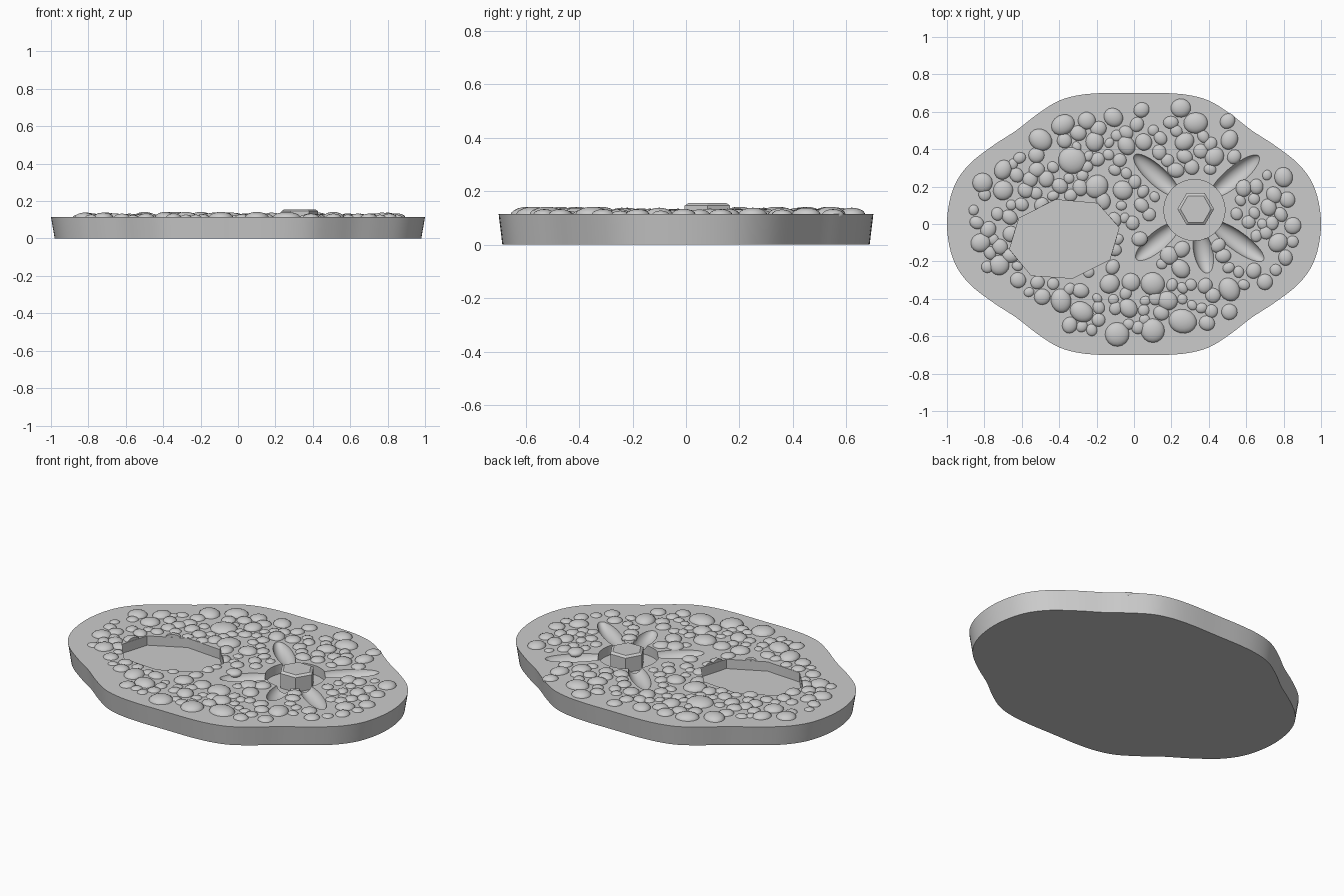
import bpy, bmesh, math, random
from mathutils import Vector, Matrix

random.seed(4)
cube = bpy.data.objects.get("Cube")
if cube:
    bpy.data.objects.remove(cube, do_unlink=True)

TOP = 0.115      # upper face of the slab
FLOOR = 0.06     # floor of the pockets

stone = bpy.data.materials.new("stone grey")
stone.use_nodes = True
grey = (0.6, 0.6, 0.6, 1)
stone.diffuse_color = grey
stone.node_tree.nodes["Principled BSDF"].inputs["Base Color"].default_value = grey


def make_object(name, bm):
    bmesh.ops.recalc_face_normals(bm, faces=bm.faces)
    mesh = bpy.data.meshes.new(name)
    bm.to_mesh(mesh)
    bm.free()
    mesh.materials.append(stone)
    obj = bpy.data.objects.new(name, mesh)
    bpy.context.scene.collection.objects.link(obj)
    return obj


def loft(bm, rings):
    """Skin equal-length rings of points and cap both ends."""
    loops = [[bm.verts.new(p) for p in ring] for ring in rings]
    for low, high in zip(loops, loops[1:]):
        for i in range(len(low)):
            j = (i + 1) % len(low)
            bm.faces.new((low[i], low[j], high[j], high[i]))
    bm.faces.new(loops[0][::-1])
    bm.faces.new(loops[-1])


def ring(points, z, scale=1.0):
    return [(p[0] * scale, p[1] * scale, z) for p in points]


def polygon(centre, radius, sides):
    turn = math.tau / sides
    return [(centre[0] + radius * math.cos(i * turn),
             centre[1] + radius * math.sin(i * turn)) for i in range(sides)]


def smooth_loop(points, steps):
    """Closed Catmull-Rom curve through the points."""
    out, n = [], len(points)
    for i in range(n):
        a, b, c, d = (points[(i + k) % n] for k in (-1, 0, 1, 2))
        for s in range(steps):
            t = s / steps
            out.append(0.5 * (2 * b + (c - a) * t + (2 * a - 5 * b + 4 * c - d) * t ** 2
                              + (3 * b - a - 3 * c + d) * t ** 3))
    return out


def ellipsoid(bm, centre, radii, angle, segments=16, rows=10):
    matrix = (Matrix.Translation(centre) @ Matrix.Rotation(angle, 4, "Z")
              @ Matrix.Diagonal((*radii, 1)))
    return bmesh.ops.create_uvsphere(bm, u_segments=segments, v_segments=rows,
                                     radius=1, matrix=matrix)["verts"]


def smooth(obj):
    bpy.ops.object.select_all(action="DESELECT")
    obj.select_set(True)
    bpy.context.view_layer.objects.active = obj
    bpy.ops.object.shade_smooth_by_angle(angle=math.radians(35))


# Slab outline: one quadrant, mirrored to all four
quadrant = [Vector(p) for p in (
    (1, 0), (0.97, 0.18), (0.89, 0.31), (0.76, 0.415), (0.63, 0.5),
    (0.52, 0.585), (0.41, 0.655), (0.30, 0.688), (0.17, 0.70), (0, 0.70))]
half = quadrant + [Vector((-p.x, p.y)) for p in quadrant[-2::-1]]
outline = smooth_loop(half + [Vector((p.x, -p.y)) for p in half[-2:0:-1]], 5)

bm = bmesh.new()
loft(bm, [ring(outline, 0, 0.98), ring(outline, TOP)])
slab = make_object("slab", bm)

# Cutters for the pockets and grooves
tray = [Vector(p) for p in (
    (-0.42, 0.13), (-0.195, 0.11), (-0.08, -0.02), (-0.13, -0.19),
    (-0.33, -0.29), (-0.55, -0.275), (-0.665, -0.135), (-0.615, 0.03))]
well_centre = Vector((0.323, 0.075))
cutters = []

for name, points in (("tray_cutter", tray),
                     ("well_cutter", polygon(well_centre, 0.163, 64))):
    bm = bmesh.new()
    loft(bm, [ring(points, FLOOR), ring(points, 0.3)])
    cutters.append(make_object(name, bm))

groove_tips = [(0.0, 0.37), (0.67, 0.365), (0.01, -0.19), (0.395, -0.265), (0.695, -0.195)]
grooves = []
for i, tip in enumerate(groove_tips):
    tip = Vector(tip)
    inward = (well_centre - tip).normalized()
    inner = well_centre - inward * 0.11
    centre, length = (tip + inner) / 2, (tip - inner).length / 2
    grooves.append((tip, inner))
    bm = bmesh.new()
    ellipsoid(bm, (*centre, TOP + 0.01), (length, 0.052, 0.052),
              math.atan2(inward.y, inward.x), 32, 16)
    cutters.append(make_object("groove_cutter_%d" % (i + 1), bm))

# Cut the slab, then discard the cutters
bpy.context.view_layer.objects.active = slab
for cutter in cutters:
    cut = slab.modifiers.new(cutter.name, "BOOLEAN")
    cut.operation = "DIFFERENCE"
    cut.solver = "EXACT"
    cut.object = cutter
    bpy.ops.object.modifier_apply(modifier=cut.name)
for cutter in cutters:
    bpy.data.objects.remove(cutter, do_unlink=True)
smooth(slab)

# Pebbles: large ones placed by hand (hundredths: x, y, radius)
large = [
    (-82, -10, 5), (-81, 22, 5), (-70, 29, 5), (-70, 18, 5), (-50, 45, 6),
    (-38, 53, 6), (-33, 34, 7), (-20, 20, 6), (-21, 44, 5), (-11, 57, 5),
    (-4, 42, 5), (4, 61, 4), (25, 62, 5), (33, 54, 6), (27, 44, 5),
    (43, 36, 5), (51, 45, 5), (50, 55, 4), (80, 25, 5),
    (82, 13, 4), (77, -10, 5), (81, -18, 4), (70, -31, 4), (64, -25, 4),
    (51, -35, 6), (38, -33, 4), (51, -47, 4), (26, -52, 7), (39, -53, 4),
    (10, -57, 6), (-9, -59, 6), (-3, -45, 5), (-28, -47, 6), (-39, -41, 6),
    (-13, -32, 5), (10, -32, 6), (-62, -30, 4), (-72, -22, 5), (-6, 18, 5),
    (4, 10, 4), (18, -41, 5), (25, -24, 5), (-58, 18, 4), (-52, 29, 4),
    (3, -8, 4)]
pebbles = [(Vector((x, y)) / 100, r / 100) for x, y, r in large]


def tray_side(p):
    """Distance outside the tray, with the nearest wall's corner and normal."""
    walls = []
    for a, b in zip(tray, tray[1:] + tray[:1]):
        normal = Vector((a.y - b.y, b.x - a.x)).normalized()
        walls.append(((p - a).dot(normal), a, normal))
    return max(walls, key=lambda wall: wall[0])


def on_field(p):
    """True well inside the rim and away from the pockets and grooves."""
    edge = min(outline, key=lambda q: (q - p).length)
    if (edge - p).length < 0.13 or p.length > edge.length:
        return False
    if (p - well_centre).length < 0.21 or tray_side(p)[0] < 0.005:
        return False
    return all((p - a.lerp(b, t / 6)).length > 0.08 for a, b in grooves for t in range(7))


for _ in range(3000):
    p = Vector((random.uniform(-0.88, 0.88), random.uniform(-0.62, 0.62)))
    r = random.uniform(0.026, 0.046)
    if on_field(p) and all((p - q).length > 0.78 * (r + s) for q, s in pebbles):
        pebbles.append((p, r))
    if len(pebbles) > 175:
        break

bm = bmesh.new()
for p, r in pebbles:
    stretch = random.uniform(0.82, 1.0)
    verts = ellipsoid(bm, (*p, TOP - 0.004), (r * 1.1, r * 1.1 * stretch, min(0.55 * r, 0.031)),
                      random.uniform(0, math.pi))
    # Slice pebbles flush where they reach over the tray wall
    gap, corner, normal = tray_side(p)
    if gap < r * 1.1:
        edges = {e for v in verts for e in v.link_edges}
        faces = {f for v in verts for f in v.link_faces}
        sliced = bmesh.ops.bisect_plane(
            bm, geom=verts + list(edges) + list(faces), clear_inner=True,
            plane_co=(*(corner + normal * 0.001), 0), plane_no=(*normal, 0))
        rim = [g for g in sliced["geom_cut"] if isinstance(g, bmesh.types.BMEdge)]
        bmesh.ops.edgeloop_fill(bm, edges=rim)
smooth(make_object("pebbles", bm))

# Hexagonal post with a chamfered top
post_centre = (0.33, 0.08)
bm = bmesh.new()
loft(bm, [ring(polygon(post_centre, r, 6), z)
          for r, z in ((0.098, FLOOR - 0.01), (0.098, 0.146), (0.082, 0.156))])
make_object("hex_post", bm)
